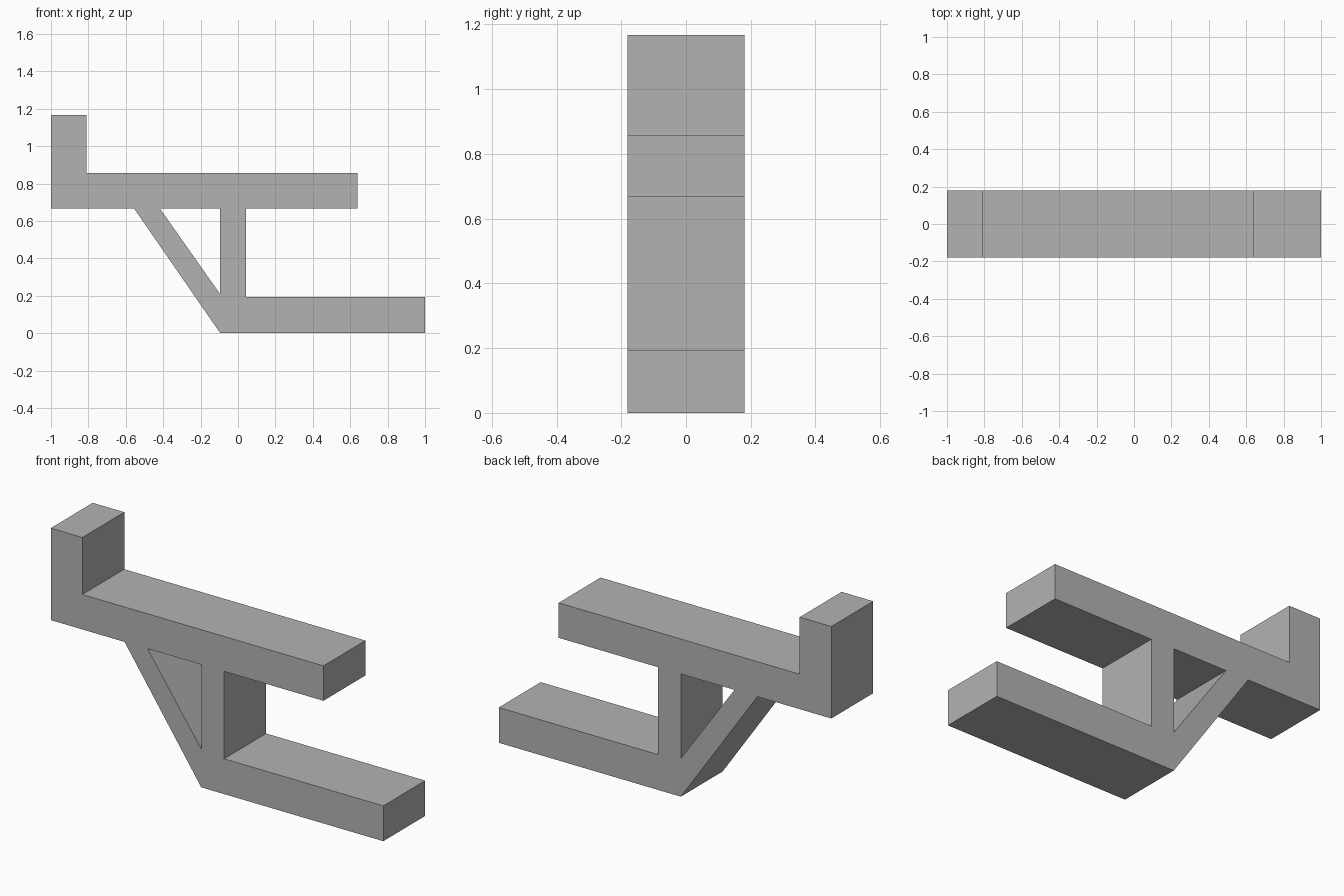
import bpy
import bmesh

cube = bpy.data.objects.get("Cube")
if cube:
    bpy.data.objects.remove(cube, do_unlink=True)

DEPTH = 0.36

# Side profile (x, z): post, upper arm, brace, column and lower arm in one piece
OUTLINE = [(-1, 0.667), (-0.556, 0.667), (-0.095, 0), (1, 0),
           (1, 0.192), (0.043, 0.192), (0.043, 0.667), (0.64, 0.667),
           (0.64, 0.857), (-0.81, 0.857), (-0.81, 1.167), (-1, 1.167)]

# Triangular opening between the brace and the column
OPENING = [(-0.418, 0.667), (-0.095, 0.667), (-0.095, 0.208)]


def flat_material(name, colour):
    mat = bpy.data.materials.new(name)
    mat.use_nodes = True
    mat.diffuse_color = colour
    mat.node_tree.nodes["Principled BSDF"].inputs["Base Color"].default_value = colour
    return mat


def add_loop(bm, points):
    verts = [bm.verts.new((x, -DEPTH / 2, z)) for x, z in points]
    return [bm.edges.new((a, b)) for a, b in zip(verts, verts[1:] + verts[:1])]


# Fill the profile around the opening, then extrude it to full depth
bm = bmesh.new()
edges = add_loop(bm, OUTLINE) + add_loop(bm, OPENING)
bmesh.ops.triangle_fill(bm, edges=edges, use_beauty=True, normal=(0, -1, 0))
result = bmesh.ops.extrude_face_region(bm, geom=bm.faces[:], use_keep_orig=True)
back = [v for v in result["geom"] if isinstance(v, bmesh.types.BMVert)]
bmesh.ops.translate(bm, verts=back, vec=(0, DEPTH, 0))
bmesh.ops.recalc_face_normals(bm, faces=bm.faces[:])

mesh = bpy.data.meshes.new("bracket")
bm.to_mesh(mesh)
bm.free()
mesh.materials.append(flat_material("plain grey", (0.45, 0.45, 0.45, 1)))
bracket = bpy.data.objects.new("bracket", mesh)
bpy.context.collection.objects.link(bracket)
